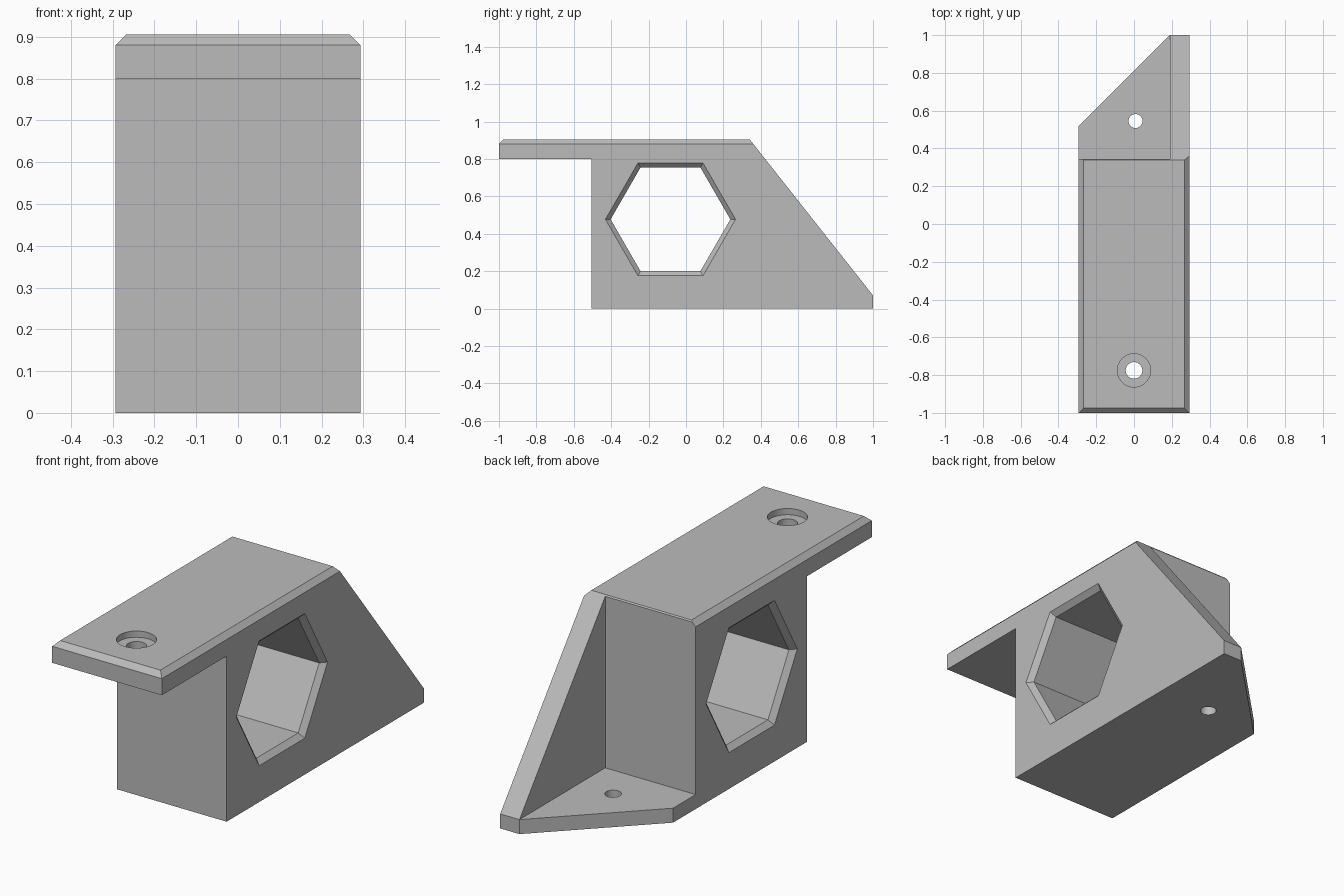
import bpy, bmesh, math
from mathutils import Vector

cube = bpy.data.objects.get("Cube")
if cube:
    bpy.data.objects.remove(cube)

W, TOP, BEVEL = 0.293, 0.905, 0.025      # half width, height, edge chamfer
BASE, BACK, RIB = 0.07, 0.345, 0.19      # foot thickness, block back, rib inner face

grey = bpy.data.materials.new("plain grey")
grey.use_nodes = True
grey.diffuse_color = (0.5, 0.5, 0.5, 1)
grey.node_tree.nodes["Principled BSDF"].inputs["Base Color"].default_value = (0.5, 0.5, 0.5, 1)


def loft(name, *rings):
    """Closed solid through rings of matching points."""
    bm = bmesh.new()
    loops = [[bm.verts.new(p) for p in ring] for ring in rings]
    n = len(loops[0])
    for a, b in zip(loops, loops[1:]):
        for i in range(n):
            j = (i + 1) % n
            bm.faces.new((a[i], a[j], b[j], b[i]))
    bm.faces.new(loops[0])
    bm.faces.new(loops[-1])
    bmesh.ops.recalc_face_normals(bm, faces=bm.faces)
    mesh = bpy.data.meshes.new(name)
    bm.to_mesh(mesh)
    bm.free()
    mesh.materials.append(grey)
    obj = bpy.data.objects.new(name, mesh)
    bpy.context.collection.objects.link(obj)
    return obj


def prism(name, axis, points, lo, hi):
    """Extrude a 2D outline along x, y or z."""
    def ring(d):
        return [Vector(p[:axis] + (d,) + p[axis:]) for p in points]
    return loft(name, ring(lo), ring(hi))


def circle(x, y, r, n=48):
    return [(x + r * math.cos(math.tau * i / n), y + r * math.sin(math.tau * i / n))
            for i in range(n)]


def cut(cutter):
    mod = body.modifiers.new(cutter.name, "BOOLEAN")
    mod.operation, mod.solver, mod.object = "DIFFERENCE", "EXACT", cutter
    bpy.context.view_layer.objects.active = body
    bpy.ops.object.modifier_apply(modifier=mod.name)
    bpy.data.objects.remove(cutter)


# Side silhouette: overhanging top plate, block, sloped rib and foot
body = prism("bracket_body", 0, [(-1, 0.8), (-0.505, 0.8), (-0.505, 0), (1, 0),
                                 (1, BASE), (0.34, TOP), (-1, TOP)], -W, W)

# Open pocket behind the block, leaving the rib and the foot
cut(prism("pocket", 1, [(-1, BASE), (RIB, BASE), (RIB, 2), (-1, 2)], BACK, 2))

# Diagonal corner of the foot
cut(prism("foot_corner", 2, [(-0.5, 0.31), (0.3, 1.11), (-0.5, 1.11)], -1, 1))

# Chamfers along the two sides and the front of the top plate
for s in (-1, 1):
    cut(prism("side_chamfer", 1, [(s * (W - 2 * BEVEL), TOP + BEVEL),
                                  (s * (W + BEVEL), TOP - 2 * BEVEL),
                                  (s * (W + BEVEL), TOP + BEVEL)], -2, 2))
cut(prism("front_chamfer", 0, [(-1 + 2 * BEVEL, TOP + BEVEL),
                               (-1 - BEVEL, TOP - 2 * BEVEL),
                               (-1 - BEVEL, TOP + BEVEL)], -1, 1))

# Hexagonal bore with a chamfered mouth on each side
rings = []
for x, r in ((-W - BEVEL, 0.376), (-W + BEVEL, 0.32), (W - BEVEL, 0.32), (W + BEVEL, 0.376)):
    rings.append([(x, y, z) for y, z in circle(-0.083, 0.477, r, 6)])
cut(loft("hex_bore", *rings))

# Screw holes: counterbored one in the top plate, plain one in the foot
cut(prism("plate_hole", 2, circle(0, -0.775, 0.044), 0.5, 2))
cut(prism("plate_counterbore", 2, circle(0, -0.775, 0.088), TOP - 0.03, 2))
cut(prism("foot_hole", 2, circle(0.008, 0.545, 0.037), -1, 0.5))

# Smooth hole walls, crisp edges elsewhere
bpy.ops.object.select_all(action="DESELECT")
body.select_set(True)
bpy.context.view_layer.objects.active = body
bpy.ops.object.shade_smooth_by_angle(angle=math.radians(30))
